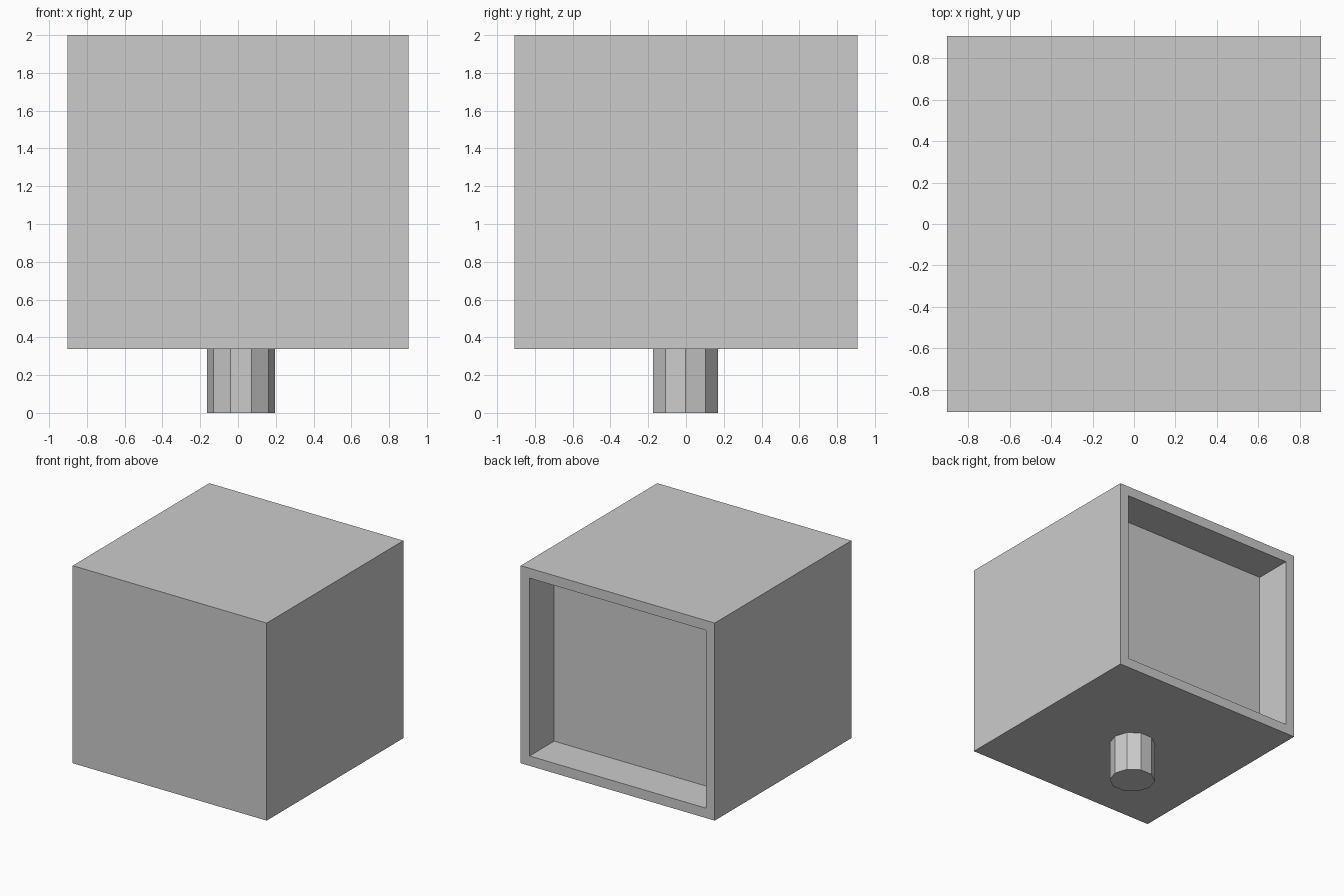
import bpy, bmesh
from mathutils import Matrix, Vector

if "Cube" in bpy.data.objects:
    bpy.data.objects.remove(bpy.data.objects["Cube"])

HALF_X, HALF_Y, Z0, Z1 = 0.903, 0.908, 0.338, 2.0
RIM, DEPTH = 0.083, 0.327


def finish(bm, name):
    bmesh.ops.recalc_face_normals(bm, faces=bm.faces)
    mesh = bpy.data.meshes.new(name)
    bm.to_mesh(mesh)
    bm.free()
    obj = bpy.data.objects.new(name, mesh)
    bpy.context.collection.objects.link(obj)
    return obj


# Box body with a recessed back panel
bm = bmesh.new()
bmesh.ops.create_cube(bm, size=1.0)
bmesh.ops.scale(bm, vec=(2 * HALF_X, 2 * HALF_Y, Z1 - Z0), verts=bm.verts)
bmesh.ops.translate(bm, vec=(0, 0, (Z0 + Z1) / 2), verts=bm.verts)
bm.normal_update()
back = max(bm.faces, key=lambda f: f.normal.y)
bmesh.ops.inset_region(bm, faces=[back], thickness=RIM, use_even_offset=True)
panel = bmesh.ops.extrude_face_region(bm, geom=[back])
bmesh.ops.translate(bm, vec=Vector((0, -DEPTH, 0)),
                    verts=[g for g in panel["geom"] if isinstance(g, bmesh.types.BMVert)])
if back.is_valid:
    bmesh.ops.delete(bm, geom=[back], context='FACES_ONLY')
finish(bm, "box_body")

# Ten-sided peg under the box, with a corner on the x axis
bm = bmesh.new()
bmesh.ops.create_cone(bm, cap_ends=True, segments=10, radius1=0.18, radius2=0.18, depth=Z0)
corner = max(bm.verts, key=lambda v: (round(v.co.x, 4), v.co.z)).co
angle = Vector((1, 0)).angle_signed(corner.xy)
bmesh.ops.rotate(bm, verts=bm.verts, matrix=Matrix.Rotation(angle, 3, 'Z'))
bmesh.ops.translate(bm, vec=(0.015, -0.003, Z0 / 2), verts=bm.verts)
finish(bm, "bottom_peg")
